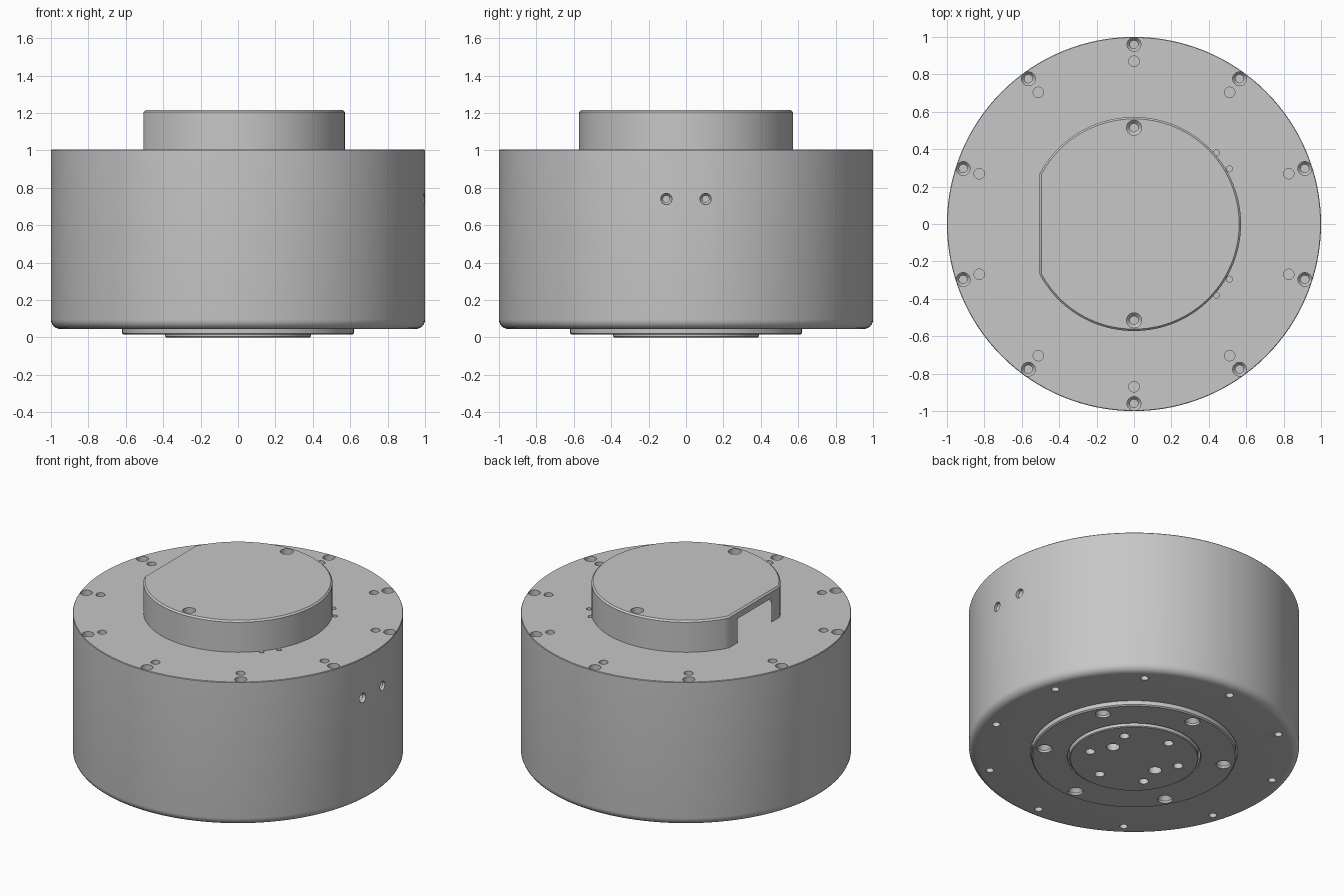
import bpy, bmesh
from math import sin, cos, acos, pi, radians
from mathutils import Vector

if "Cube" in bpy.data.objects:
    bpy.data.objects.remove(bpy.data.objects["Cube"], do_unlink=True)

grey = bpy.data.materials.new("satin_grey")
grey.use_nodes = True
colour = (0.57, 0.57, 0.57, 1)
grey.diffuse_color = colour
grey.node_tree.nodes["Principled BSDF"].inputs["Base Color"].default_value = colour

TOP, CAP_TOP, CAP_R, FLAT = 1.005, 1.215, 0.572, -0.505
UP, DOWN = Vector((0, 0, 1)), Vector((0, 0, -1))


def revolve(bm, profile, steps, origin=Vector(), axis=UP):
    """Spin a closed (radius, height) outline about an axis."""
    rot = UP.rotation_difference(axis) if axis != DOWN else None
    rings = []
    for r, h in profile:
        count = 1 if r == 0 else steps
        ring = []
        for i in range(count):
            a = 2 * pi * i / steps
            p = Vector((r * cos(a), r * sin(a), h))
            p = Vector((p.x, -p.y, -p.z)) if rot is None else rot @ p
            ring.append(bm.verts.new(origin + p))
        rings.append(ring)
    for a, b in zip(rings, rings[1:] + rings[:1]):
        for i in range(steps):
            j = (i + 1) % steps
            corners = [a[i % len(a)], a[j % len(a)], b[j % len(b)], b[i % len(b)]]
            corners = list(dict.fromkeys(corners))
            if len(corners) > 2:
                bm.faces.new(corners)


def finish(bm, name):
    bmesh.ops.recalc_face_normals(bm, faces=bm.faces)
    mesh = bpy.data.meshes.new(name)
    bm.to_mesh(mesh)
    bm.free()
    mesh.materials.append(grey)
    obj = bpy.data.objects.new(name, mesh)
    bpy.context.collection.objects.link(obj)
    return obj


def turned(name, profile, steps=128):
    bm = bmesh.new()
    revolve(bm, profile, steps)
    return finish(bm, name)


def activate(obj):
    bpy.ops.object.select_all(action="DESELECT")
    obj.select_set(True)
    bpy.context.view_layer.objects.active = obj


def drill(obj, holes):
    """Cut holes given as (position, outward axis, profile of radius and depth)."""
    bm = bmesh.new()
    for pos, axis, shape in holes:
        outline = [(0, 0.02), (shape[0][0], 0.02)]
        outline += [(r, -d) for r, d in shape] + [(0, -shape[-1][1])]
        revolve(bm, outline, 24, Vector(pos), axis)
    cutter = finish(bm, "cutter")
    cutter.hide_render = True
    mod = obj.modifiers.new("holes", "BOOLEAN")
    mod.operation, mod.solver, mod.object = "DIFFERENCE", "EXACT", cutter
    activate(obj)
    bpy.ops.object.modifier_apply(modifier=mod.name)
    bpy.data.objects.remove(cutter, do_unlink=True)


def circle_of(count, radius, start, z):
    angles = [radians(start) + 2 * pi * i / count for i in range(count)]
    return [(radius * cos(a), radius * sin(a), z) for a in angles]


# Hole shapes: radius and depth pairs
counterbore = [(0.037, 0.04), (0.022, 0.06), (0.022, 0.14)]
blind = [(0.028, 0.05)]
pin = [(0.016, 0.04)]
small = [(0.024, 0.06)]
countersink = [(0.046, 0.015), (0.026, 0.04), (0.026, 0.1)]

# Main drum with rounded lower rim and a recess underneath
corner = [(0.95 + 0.05 * sin(a), 0.095 - 0.05 * cos(a))
          for a in [pi / 2 * i / 6 for i in range(7)]]
housing = turned("housing", [(0, 0.2), (0.626, 0.2), (0.626, 0.045)] + corner
                 + [(1, TOP - 0.004), (0.997, TOP), (0, TOP)])
holes = [(p, UP, counterbore) for p in circle_of(10, 0.96, 18, TOP)]
holes += [(p, UP, blind) for p in circle_of(10, 0.87, 18, TOP)]
holes += [(p, DOWN, small) for p in circle_of(10, 0.9, 18, 0.045)]
for side in (-1, 1):
    holes.append(((0.44, 0.38 * side, TOP), UP, pin))
    holes.append(((0.51, 0.295 * side, TOP), UP, pin))
    holes.append(((0.994, 0.105 * side, 0.74), Vector((1, 0, 0)),
                  [(0.03, 0.02), (0.018, 0.035), (0.018, 0.1)]))
drill(housing, holes)

# Rotating ring and centre disc set in the recess
ring = turned("output_ring", [(0.4, 0.2), (0.4, 0.02), (0.405, 0.015), (0.612, 0.015),
                              (0.62, 0.022), (0.62, 0.2)])
drill(ring, [(p, DOWN, countersink) for p in circle_of(6, 0.55, 30, 0.015)])
disc = turned("output_disc", [(0, 0.2), (0, 0), (0.385, 0), (0.39, 0.005), (0.39, 0.2)])
drill(disc, [(p, DOWN, [(0.03, 0.08)]) for p in circle_of(6, 0.28, 38, 0)]
      + [(p, DOWN, [(0.04, 0.08)]) for p in circle_of(2, 0.19, 8, 0)])

# Hollow cover with one flat, open side
bm = bmesh.new()
limit = acos(FLAT / CAP_R)
arc = [limit * (2 * i / 96 - 1) for i in range(97)]
base = bm.faces.new([bm.verts.new((CAP_R * cos(a), CAP_R * sin(a), TOP - 0.003)) for a in arc])
lifted = bmesh.ops.extrude_face_region(bm, geom=[base], use_keep_orig=True)["geom"]
bmesh.ops.translate(bm, verts=[v for v in lifted if isinstance(v, bmesh.types.BMVert)],
                    vec=(0, 0, CAP_TOP - TOP + 0.003))
rim = [e for e in bm.edges if all(v.co.z > CAP_TOP - 0.001 for v in e.verts)]
bmesh.ops.bevel(bm, geom=rim, offset=0.01, segments=1, affect="EDGES")
cover = finish(bm, "cover")
drill(cover, [((0, 0, TOP - 0.01), DOWN, [(0.54, 0.17)])])

# Screw posts inside the cover, bored together with it
screws = [((0, 0.515 * s, CAP_TOP), UP, [(0.04, 0.05), (0.022, 0.07), (0.022, 0.13)])
          for s in (-1, 1)]
drill(cover, screws)
bm = bmesh.new()
for pos, axis, shape in screws:
    revolve(bm, [(0, TOP), (0.052, TOP), (0.052, 1.166), (0, 1.166)], 32,
            Vector((pos[0], pos[1], 0)))
posts = finish(bm, "screw_posts")
drill(posts, screws)

for obj in (housing, ring, disc, cover, posts):
    activate(obj)
    bpy.ops.object.shade_smooth_by_angle(angle=radians(30))
